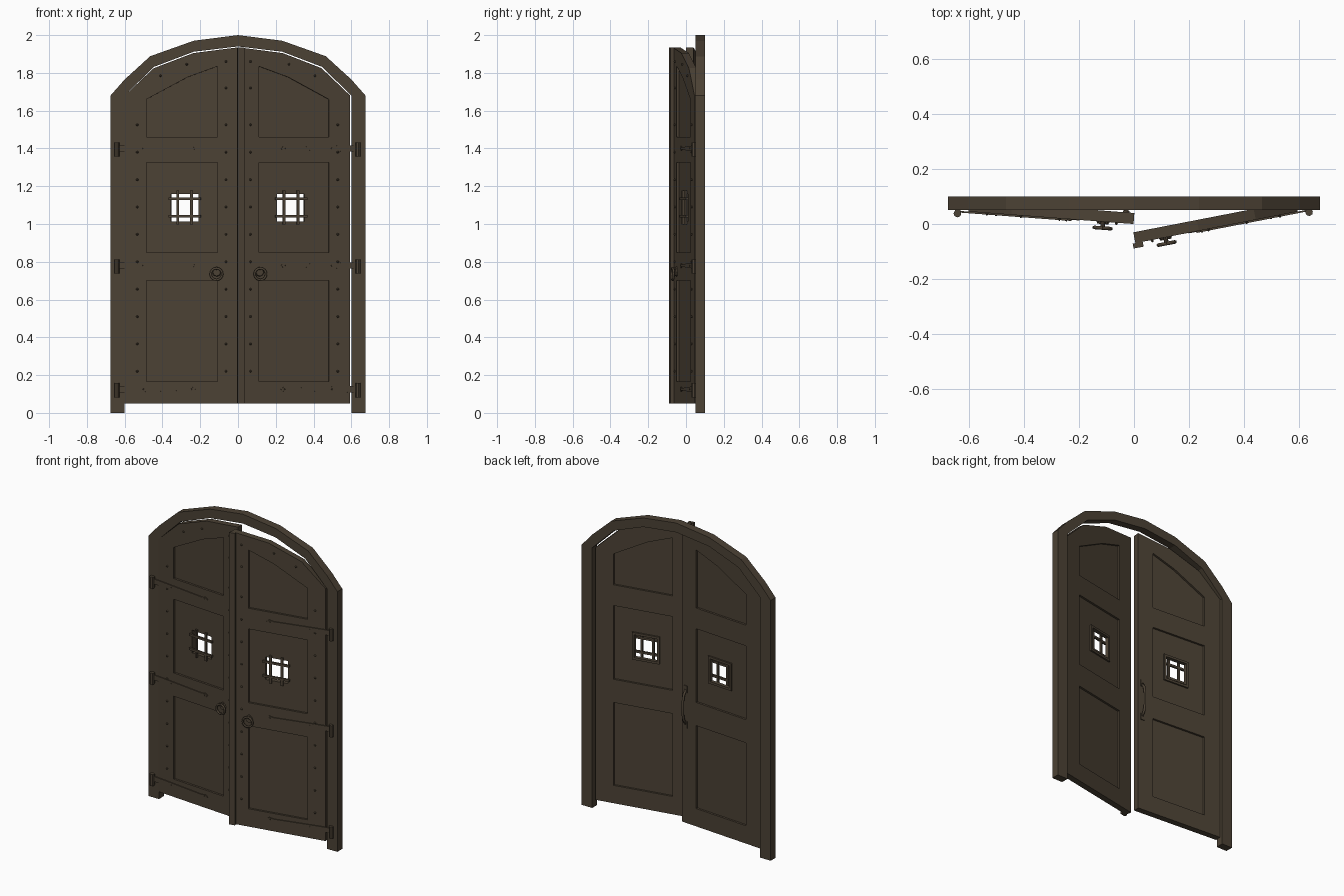
import bpy, bmesh
from math import radians, cos, sin, pi
from mathutils import Matrix, Vector

cube = bpy.data.objects.get("Cube")
if cube:
    bpy.data.objects.remove(cube, do_unlink=True)

COLOR = (0.072, 0.054, 0.035, 1)
wood = bpy.data.materials.new("dark_brown")
wood.use_nodes = True
wood.diffuse_color = COLOR
wood.node_tree.nodes["Principled BSDF"].inputs["Base Color"].default_value = COLOR

IDENT = Matrix.Identity(4)
# turns a flat outline drawn in x, y into an upright one in x, z
UPRIGHT = Matrix.Rotation(radians(90), 4, 'X')


def finish(name, bm, place=IDENT, smooth=False):
    bm.transform(place)
    if place.determinant() < 0:
        bmesh.ops.reverse_faces(bm, faces=bm.faces)
    mesh = bpy.data.meshes.new(name)
    bm.to_mesh(mesh)
    bm.free()
    mesh.materials.clear()
    mesh.materials.append(wood)
    for p in mesh.polygons:
        p.material_index = 0
        p.use_smooth = smooth
    obj = bpy.data.objects.new(name, mesh)
    bpy.context.collection.objects.link(obj)
    return obj


def curve_bmesh(loops, cyclic=True, dims='2D', **settings):
    data = bpy.data.curves.new("temp", 'CURVE')
    data.dimensions = dims
    data.fill_mode = 'BOTH' if dims == '2D' else 'FULL'
    for key, value in settings.items():
        setattr(data, key, value)
    for loop in loops:
        spline = data.splines.new('POLY')
        spline.points.add(len(loop) - 1)
        spline.use_cyclic_u = cyclic
        for point, co in zip(spline.points, loop):
            point.co = (*co, 1) if len(co) == 3 else (*co, 0, 1)
    obj = bpy.data.objects.new("temp", data)
    bpy.context.collection.objects.link(obj)
    deps = bpy.context.evaluated_depsgraph_get()
    mesh = bpy.data.meshes.new_from_object(obj.evaluated_get(deps))
    bm = bmesh.new()
    bm.from_mesh(mesh)
    bpy.data.objects.remove(obj)
    bpy.data.curves.remove(data)
    bpy.data.meshes.remove(mesh)
    bmesh.ops.remove_doubles(bm, verts=bm.verts, dist=1e-5)
    bmesh.ops.recalc_face_normals(bm, faces=bm.faces)
    return bm


def plate(name, loops, y0, y1, place=IDENT):
    """Upright slab between depths y0 and y1; inner loops become holes."""
    bm = curve_bmesh(loops, extrude=(y1 - y0) / 2)
    bm.transform(Matrix.Translation((0, (y0 + y1) / 2, 0)) @ UPRIGHT)
    return finish(name, bm, place)


def tube(name, points, radius, cyclic, place):
    bm = curve_bmesh([points], cyclic, '3D', bevel_depth=radius,
                     bevel_resolution=1, use_fill_caps=True)
    return finish(name, bm, place, True)


def rect(x0, x1, z0, z1):
    return [(x0, z0), (x1, z0), (x1, z1), (x0, z1)]


def box(bm, size, centre):
    m = Matrix.Translation(centre) @ Matrix.Diagonal((*size, 1))
    bmesh.ops.create_cube(bm, size=1, matrix=m)


def peg(bm, centre, r1, r2, depth, axis='Y', sides=8):
    turn = IDENT if axis == 'Z' else UPRIGHT
    bmesh.ops.create_cone(bm, cap_ends=True, segments=sides, radius1=r1, radius2=r2,
                          depth=depth, matrix=Matrix.Translation(centre) @ turn)


def moulding(name, loop, thick, place):
    """Sloped border from the door face down to the sunken panel, both sides."""
    bm = bmesh.new()
    for front in (True, False):
        y = 0 if front else thick
        face = bm.faces.new([bm.verts.new((x, y, z)) for x, z in loop])
        face.normal_update()
        if (face.normal.y < 0) != front:
            face.normal_flip()
        bmesh.ops.inset_region(bm, faces=[face], thickness=0.022, depth=-SINK,
                               use_even_offset=True)
        bm.faces.remove(face)
    finish(name, bm, place)


# Arched frame
outer = [(0.6, 1.765), (0.465, 1.888), (0.235, 1.97)]
inner = [(0.445, 1.832), (0.235, 1.912)]


def arch(side, crown, pts):
    half = [(side, 0), (side, 1.68)] + pts
    return half + [(0, crown)] + [(-x, z) for x, z in reversed(half)]


plate("arched_frame", [arch(0.675, 2, outer) + arch(0.6, 1.94, inner)[::-1]], 0.05, 0.10)

# Door leaf measurements, taken from the hinge edge
THICK, SINK = 0.04, 0.013
LEAF = [(0, 0.05), (0.6, 0.05), (0.6, 1.935), (0.365, 1.905), (0.155, 1.825), (0, 1.68)]
L, R = 0.115, 0.493
PANELS = {
    "lower": rect(L, R, 0.165, 0.70),
    "middle": rect(L, R, 0.85, 1.326),
    "upper": [(L, 1.46), (R, 1.46), (R, 1.835), (0.333, 1.777), (L, 1.66)],
}
WX, WZ, HOLE = 0.318, 1.087, 0.073
STRAPS = (0.125, 0.78, 1.40)
window = rect(WX - HOLE, WX + HOLE, WZ - HOLE, WZ + HOLE)
rim = rect(WX - 0.088, WX + 0.088, WZ - 0.088, WZ + 0.088)


def leaf(name, s, hinge_x, angle):
    place = (Matrix.Translation((hinge_x, 0.045, 0)) @ Matrix.Rotation(s * radians(angle), 4, 'Z')
             @ Matrix.Diagonal((-s, 1, 1, 1)))

    # Rails and stiles, then sunken panels with sloped borders
    plate(name + "_door", [LEAF] + list(PANELS.values()), 0, THICK, place)
    for key, loop in PANELS.items():
        loops = [loop, window] if key == "middle" else [loop]
        plate(f"{name}_{key}_panel", loops, SINK, THICK - SINK, place)
        moulding(f"{name}_{key}_moulding", loop, THICK, place)

    # Window surround and crossed bars
    plate(name + "_window_surround", [rim, window], THICK - SINK, THICK - 0.003, place)
    bm = bmesh.new()
    for k in (-1, 1):
        box(bm, (0.014, 0.012, 0.18), (WX + k * 0.037, 0.007, WZ))
        box(bm, (0.172, 0.012, 0.014), (WX, 0.004, WZ + k * 0.046))
        for j in (-1, 1):
            box(bm, (0.012, 0.012, 0.012), (WX + k * 0.037, 0.012, WZ + j * 0.083))
            box(bm, (0.012, 0.012, 0.012), (WX + k * 0.079, 0.010, WZ + j * 0.046))
    finish(name + "_window_bars", bm, place)

    # Strap hinges with knuckles
    for i, z in enumerate(STRAPS):
        outline = [(-0.04, z - 0.017), (0.05, z - 0.015), (0.33, z - 0.006), (0.36, z - 0.012),
                   (0.375, z), (0.36, z + 0.012), (0.33, z + 0.006), (0.05, z + 0.015),
                   (-0.04, z + 0.017)]
        plate(f"{name}_hinge_strap_{i + 1}", [outline], -0.006, 0, place)
        bm = bmesh.new()
        peg(bm, (-0.04, -0.01, z - 0.005), 0.014, 0.014, 0.075, 'Z')
        box(bm, (0.02, 0.02, 0.07), (-0.04, 0, z - 0.005))
        finish(f"{name}_hinge_knuckle_{i + 1}", bm, place)

    # Nail heads down both stiles, along the arch and on the straps
    bm = bmesh.new()
    spots = [(u, 0.22 + 0.145 * k) for u in (0.067, 0.538) for k in range(10)]
    spots += [(0.538, 1.72), (0.538, 1.86), (0.33, 1.845), (0.19, 1.785)]
    spots += [(u, z) for u in (0.1, 0.355) for z in STRAPS]
    for u, z in spots:
        peg(bm, (u, -0.004, z), 0.007, 0.003, 0.009, sides=6)
    finish(name + "_nail_heads", bm, place)

    # Ring handle
    bm = bmesh.new()
    peg(bm, (0.489, -0.004, 0.745), 0.024, 0.02, 0.009)
    peg(bm, (0.489, -0.014, 0.765), 0.009, 0.007, 0.028)
    finish(name + "_handle_plate", bm, place)
    ring = [(0.489 + 0.031 * cos(a), -0.023, 0.735 + 0.031 * sin(a))
            for a in (2 * pi * k / 16 for k in range(16))]
    tube(name + "_handle_ring", ring, 0.0065, True, place)
    return place


left_place = leaf("right", -1, -0.6, 4.3)
right_place = leaf("left", 1, 0.594, 11)

# Cover strip on the meeting edge of the wider open leaf
plate("meeting_strip", [rect(0.573, 0.61, 0.05, 1.935)], -0.018, 0, right_place)

# Pull handle on the back of the other leaf
grip = [(0.57, THICK, 0.69), (0.57, 0.06, 0.72), (0.57, 0.068, 0.76),
        (0.57, 0.068, 0.84), (0.57, 0.06, 0.88), (0.57, THICK, 0.91)]
tube("back_pull_handle", grip, 0.008, False, left_place)
bm = bmesh.new()
for z in (0.685, 0.915):
    box(bm, (0.024, 0.006, 0.045), (0.57, THICK + 0.003, z))
finish("back_handle_feet", bm, left_place)
